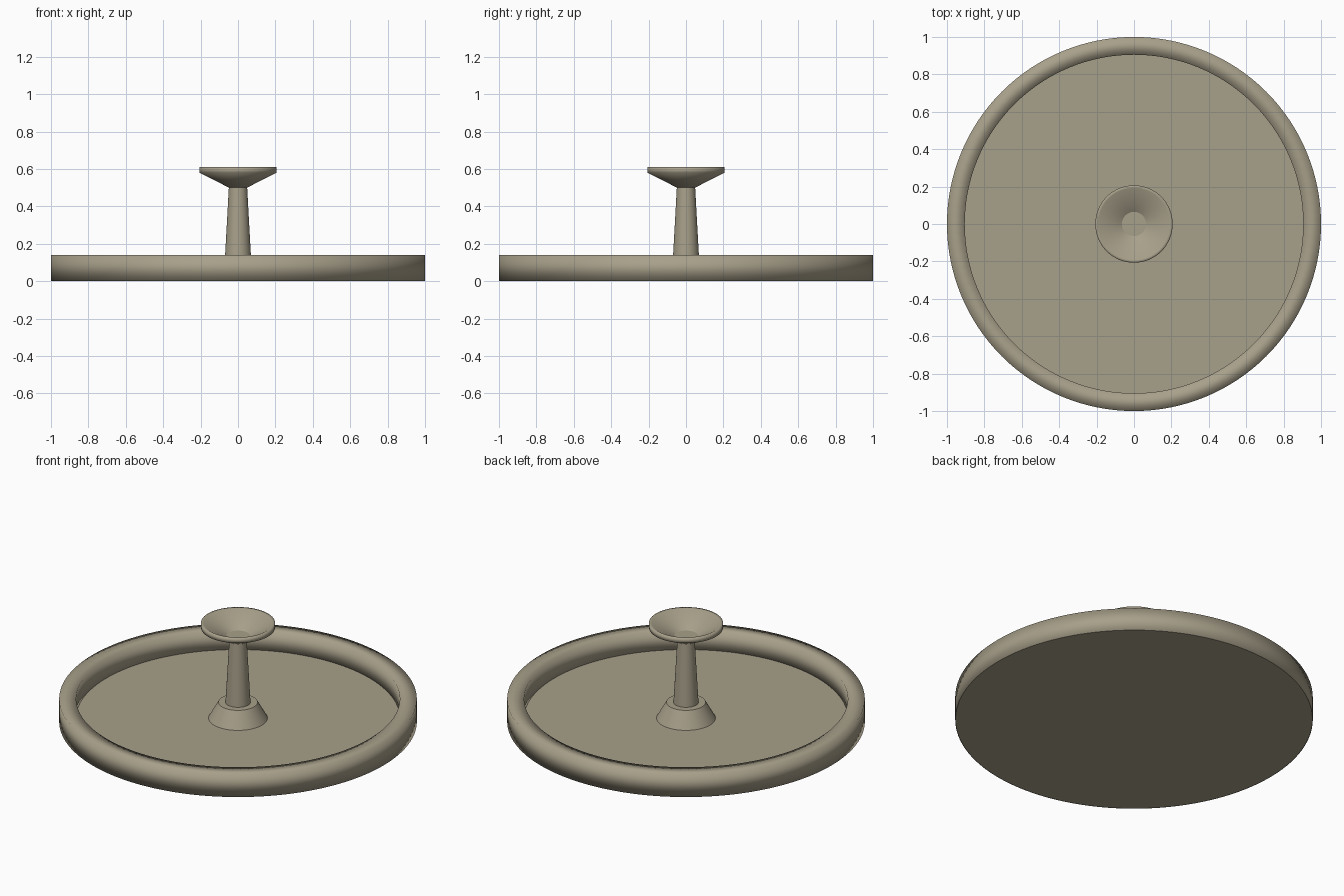
import bpy, bmesh, math

if "Cube" in bpy.data.objects:
    bpy.data.objects.remove(bpy.data.objects["Cube"])

stone = bpy.data.materials.new("warm_grey_stone")
stone.diffuse_color = (0.39, 0.35, 0.255, 1)
stone.use_nodes = True
stone.node_tree.nodes["Principled BSDF"].inputs["Base Color"].default_value = stone.diffuse_color


def lathe(name, profile, segs=96, closed=False, angle=None):
    """Spin an (r, z) profile about z; points with r = 0 close the ends."""
    bm = bmesh.new()
    rings = []
    for r, z in profile:
        if r == 0:
            rings.append([bm.verts.new((0, 0, z))] * segs)
        else:
            rings.append([bm.verts.new((r * math.cos(2 * math.pi * i / segs),
                                        r * math.sin(2 * math.pi * i / segs), z))
                          for i in range(segs)])
    pairs = list(zip(rings, rings[1:]))
    if closed:
        pairs.append((rings[-1], rings[0]))
    for a, b in pairs:
        for i in range(segs):
            j = (i + 1) % segs
            quad = list(dict.fromkeys((a[i], a[j], b[j], b[i])))
            bm.faces.new(quad)
    bmesh.ops.recalc_face_normals(bm, faces=bm.faces)
    for f in bm.faces:
        f.smooth = True
    # keep hard edges only where an angle limit is given
    if angle:
        for e in bm.edges:
            if len(e.link_faces) == 2 and e.calc_face_angle(0) > math.radians(angle):
                e.smooth = False
    mesh = bpy.data.meshes.new(name)
    bm.to_mesh(mesh)
    bm.free()
    mesh.materials.append(stone)
    ob = bpy.data.objects.new(name, mesh)
    bpy.context.collection.objects.link(ob)
    return ob


# Basin floor slab
lathe("basin_floor", [(0, 0), (0.998, 0), (0.998, 0.022), (0, 0.022)], 128, angle=30)

# Basin rim, square section with soft shading
lathe("basin_rim", [(1.0, 0.0), (1.0, 0.14), (0.905, 0.14), (0.905, 0.004)],
      128, closed=True)

# Pedestal foot
lathe("pedestal_foot", [(0, 0.01), (0.165, 0.022), (0.11, 0.12), (0, 0.12)], 64, angle=20)

# Tapered column
lathe("column", [(0, 0.11), (0.07, 0.12), (0.049, 0.5), (0, 0.505)], 64, angle=30)

# Upper bowl: flared underside, thin lip, hollow inside with flat bottom
lathe("bowl_underside", [(0, 0.5), (0.05, 0.5), (0.105, 0.529), (0, 0.529)], 64, angle=30)
lathe("upper_bowl", [(0.105, 0.529), (0.207, 0.58), (0.207, 0.61),
                     (0.192, 0.609), (0.065, 0.531)], 64)
lathe("bowl_bottom", [(0, 0.531), (0.065, 0.531)], 64)
